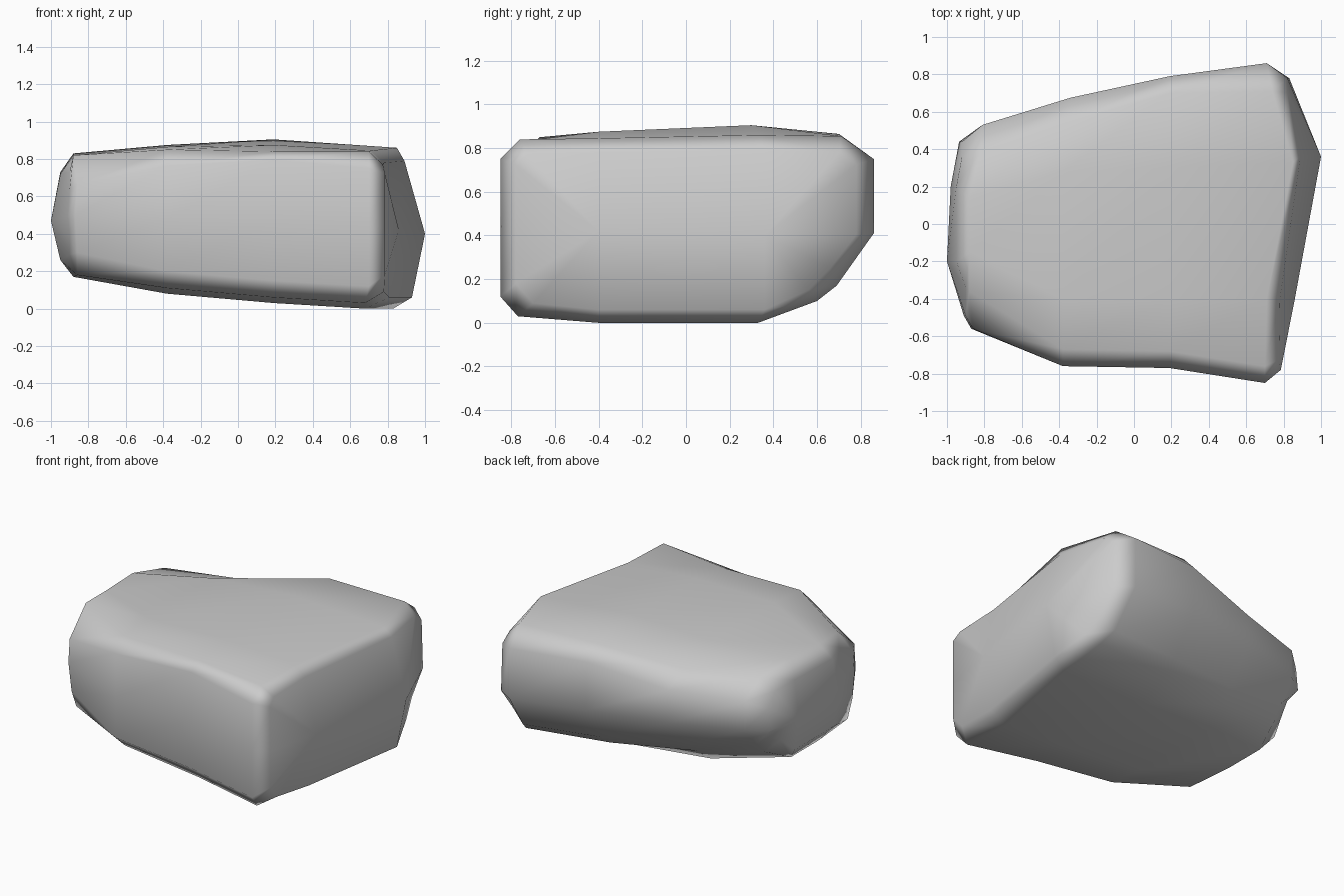
import bpy, bmesh

if "Cube" in bpy.data.objects:
    bpy.data.objects.remove(bpy.data.objects["Cube"])


def section(yf, yb, zb, zt, y1, y2, soft=1.0, **tweak):
    """Bevelled cross-section (y, z): front, top, back, undercut, bottom.
    Keyword tweaks such as p6=(y, z) move a single point."""
    s = soft
    zm = (zb + zt) / 2
    pts = [
        (yf, zb + .12), (yf, zm), (yf, zt - .11 * s),
        (yf + .09 * s, zt - .02), (y1, zt - .01), (y2, zt), (yb - .13 * s, zt - .01),
        (yb, zt - .11 * s), (yb, zm - .02), (yb - .17 * s, zb + .17),
        (yb - .26 * s, zb + .1), (y2, zb), (y1, zb), (yf + .08, zb + .03)]
    for key, p in tweak.items():
        pts[int(key[1:])] = p
    return pts


# Slices along the length: x position of each point, and the section
slices = [
    # left end ring, left rim
    ([-.90, -.91, -.90, -.90, -.95, -.95, -.92, -.92, -.935, -.92, -.92, -.95, -.95, -.90],
     section(-.49, .44, .26, .73, -.2, .2, .5, p2=(-.49, .64), p3=(-.34, .73),
             p6=(.36, .71), p7=(.44, .62))),
    ([-.86, -.87, -.86, -.88, -.88, -.88, -.82, -.81, -.81, -.81, -.83, -.88, -.88, -.86],
     section(-.56, .53, .17, .83, -.15, .14, .7, p0=(-.54, .30), p2=(-.56, .66),
             p3=(-.36, .82), p6=(.39, .785), p7=(.53, .67), p13=(-.49, .18))),
    # body
    ([-.38] * 6 + [-.37, -.34, -.34, -.34, -.37] + [-.38] * 3,
     section(-.76, .675, .08, .875, -.4, .28, p3=(-.67, .85), p6=(.54, .775),
             p7=(.675, .68), p13=(-.66, .11))),
    ([.19] * 14,
     section(-.77, .79, .03, .905, -.4, .3, p3=(-.68, .84), p4=(-.4, .875), p6=(.70, .865),
             p7=(.79, .77))),
    # right rim, right end ring
    ([.70, .70, .70, .70, .71, .85, .74, .71, .71, .73, .77, .83, .68, .68],
     section(-.85, .86, 0, .86, -.4, .33, p4=(-.4, .845), p6=(.71, .855))),
    ([.785, .785, .785, .775, .78, .89, .82, .82, .83, .83, .86, .93, .81, .78],
     section(-.78, .78, .06, .79, -.4, .36, .6, p9=(.66, .25), p10=(.56, .15))),
]
left_mid = [(-1, -.2, .47), (-.98, .2, .47)]
right_mid = [(.86, -.4, .42), (1, .36, .4)]

bm = bmesh.new()
rings = [[bm.verts.new((x, y, z)) for x, (y, z) in zip(xs, sec)] for xs, sec in slices]

# Skin between slices
for a, b in zip(rings, rings[1:]):
    for i in range(14):
        j = (i + 1) % 14
        bm.faces.new((a[i], a[j], b[j], b[i]))

# Bulging end faces around two middle points
for ring, mids in ((rings[0], left_mid), (rings[-1], right_mid)):
    m1, m2 = [bm.verts.new(p) for p in mids]
    for i in (12, 13, 0, 1, 2, 3):
        bm.faces.new((m1, ring[i], ring[(i + 1) % 14]))
    for i in range(5, 11):
        bm.faces.new((m2, ring[i], ring[i + 1]))
    bm.faces.new((m1, ring[4], ring[5], m2))
    bm.faces.new((m2, ring[11], ring[12], m1))

bmesh.ops.recalc_face_normals(bm, faces=bm.faces)
for f in bm.faces:
    f.smooth = True
mesh = bpy.data.meshes.new("rock")
bm.to_mesh(mesh)
bm.free()
rock = bpy.data.objects.new("rock", mesh)
bpy.context.collection.objects.link(rock)

# Keep the broad faces flat-looking and the bevels soft
rock.modifiers.new("weighted_normals", 'WEIGHTED_NORMAL').keep_sharp = True
